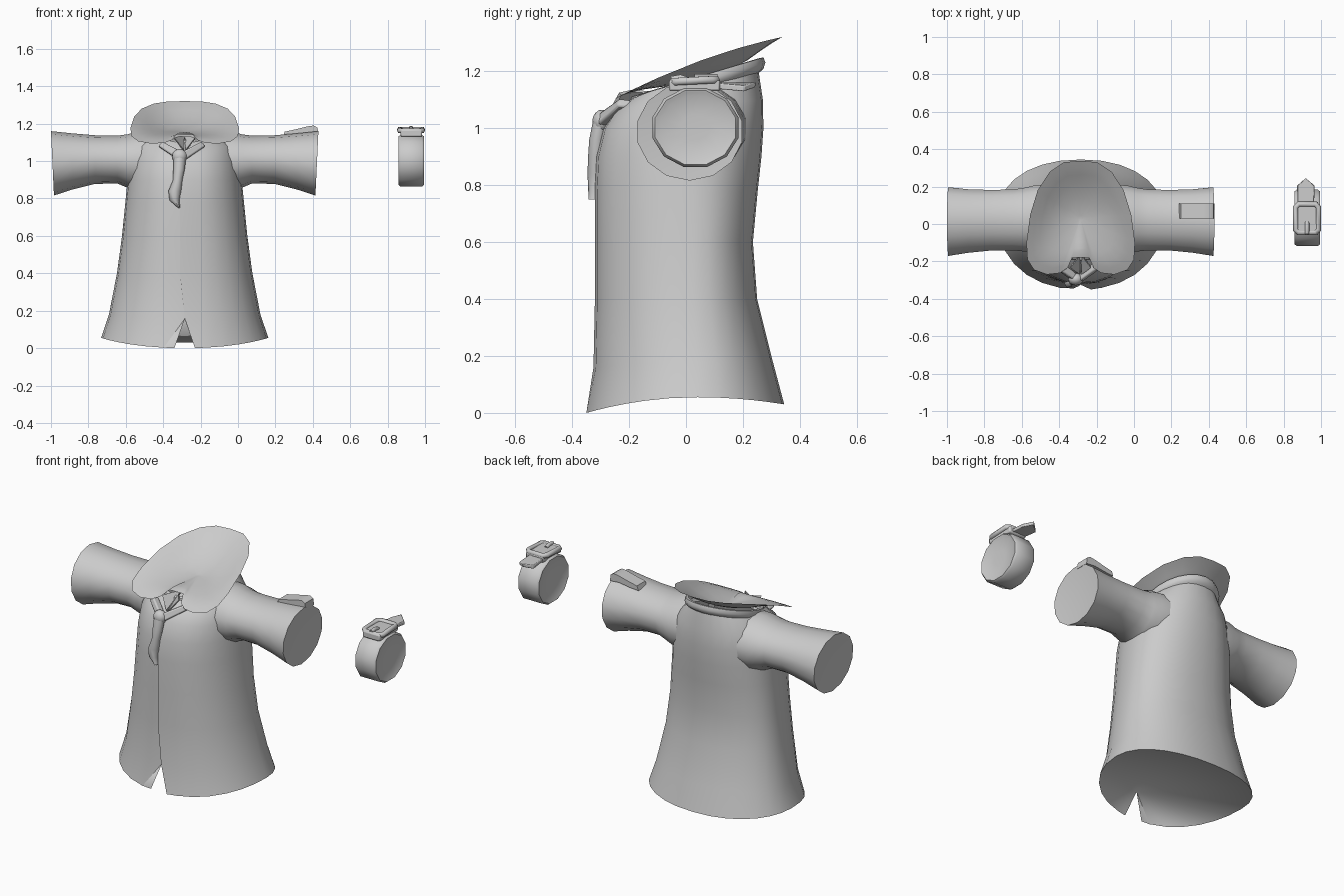
import bpy, bmesh, math
from mathutils import Vector

if "Cube" in bpy.data.objects:
    bpy.data.objects.remove(bpy.data.objects["Cube"])

CX = -0.285          # centre line of the coat
grey = bpy.data.materials.new("plain grey")
grey.diffuse_color = (0.6, 0.6, 0.6, 1)
grey.use_nodes = True
grey.node_tree.nodes["Principled BSDF"].inputs["Base Color"].default_value = grey.diffuse_color


def finish(name, bm, angle=42):
    bmesh.ops.recalc_face_normals(bm, faces=bm.faces)
    me = bpy.data.meshes.new(name)
    bm.to_mesh(me)
    bm.free()
    me.materials.append(grey)
    ob = bpy.data.objects.new(name, me)
    bpy.context.collection.objects.link(ob)
    bpy.ops.object.select_all(action='DESELECT')
    ob.select_set(True)
    bpy.context.view_layer.objects.active = ob
    bpy.ops.object.shade_smooth_by_angle(angle=math.radians(angle))
    return ob


def loft(name, rings, closed=True, caps=(False, False), angle=42):
    bm = bmesh.new()
    vs = [[bm.verts.new(p) for p in r] for r in rings]
    n = len(vs[0])
    for a, b in zip(vs, vs[1:]):
        for i in range(n if closed else n - 1):
            j = (i + 1) % n
            bm.faces.new((a[i], a[j], b[j], b[i]))
    if caps[0]:
        bm.faces.new(vs[0][::-1])
    if caps[1]:
        bm.faces.new(vs[-1])
    return finish(name, bm, angle)


def plate(name, pts, offset, bevel=0.0):
    """Solid slab: an outline pushed along an offset vector."""
    off = Vector(offset)
    ob = loft(name, [pts, [Vector(p) + off for p in pts]], caps=(True, True))
    if bevel:
        m = ob.modifiers.new("soft edge", 'BEVEL')
        m.width, m.segments = bevel, 2
    return ob


def tube(name, pts, radius, closed=False):
    cu = bpy.data.curves.new(name, 'CURVE')
    cu.dimensions = '3D'
    cu.bevel_depth, cu.bevel_resolution, cu.use_fill_caps = radius, 1, True
    sp = cu.splines.new('POLY')
    sp.points.add(len(pts) - 1)
    for p, q in zip(sp.points, pts):
        p.co = (*q, 1)
    sp.use_cyclic_u = closed
    cu.materials.append(grey)
    ob = bpy.data.objects.new(name, cu)
    bpy.context.collection.objects.link(ob)


def spow(v, e):
    return math.copysign(abs(v) ** e, v)


# Coat body: open rings that start and end at the front seam
# half width, front y, back y, z at front / side / back
body = [(.447, -.35, .345, .0, .055, .03), (.405, -.325, .305, .16, .18, .18),
        (.362, -.32, .25, .4, .4, .4), (.335, -.32, .235, .6, .6, .6),
        (.317, -.32, .252, .78, .78, .78), (.305, -.315, .265, .9, .9, .9),
        (.292, -.29, .272, 1.0, 1.0, 1.0), (.265, -.25, .27, 1.06, 1.09, 1.1),
        (.2, -.195, .255, 1.1, 1.155, 1.2)]
N = 28
rings = []
for k, (hw, yf, yb, zf, zs, zb) in enumerate(body):
    ring = []
    yc = .04 if k < 2 else .025
    for i in range(N + 1):
        a = 2 * math.pi * i / N
        s, c = spow(math.sin(a), .92), spow(-math.cos(a), .92)
        x, y = CX + hw * s, yc + (yb - yc if c > 0 else yc - yf) * c
        z = zs + ((zb if c > 0 else zf) - zs) * c * c
        if i == 0:
            x += .055 if k == 0 else (0 if k == 1 else -.025)
        if i == N:
            x -= .055 if k == 0 else 0
            y += .008
        ring.append((x, y, z))
    rings.append(ring)
loft("coat_body", rings, closed=False)

# Closed underside, fanned out from the top of the front slit
bm = bmesh.new()
apex = bm.verts.new((CX, -.318, .155))
rim = [bm.verts.new(p) for p in rings[0]]
for a, b in zip(rim, rim[1:]):
    bm.faces.new((apex, b, a))
finish("coat_underside", bm, 60)

# Sleeves: offset from centre line, centre y, centre z, y radius, z radius
sleeve = [(.2, .03, 1.0, .185, .16), (.255, .027, .998, .182, .16),
          (.305, .023, 1.0, .174, .143), (.36, .022, 1.008, .167, .128),
          (.48, .02, 1.008, .166, .13), (.6, .016, .998, .174, .15),
          (.715, .013, .988, .188, .172), (.711, .013, .988, .15, .137),
          (.706, .013, .988, .06, .055)]
for side, name in ((1, "right_sleeve"), (-1, "left_sleeve")):
    rings = []
    for k, (o, yc, zc, ry, rz) in enumerate(sleeve):
        ring = []
        for i in range(14):
            a = 2 * math.pi * (i + .5) / 14
            lean = .008 * (math.sin(a) * rz / .172 - 1) * (k > 5)
            ring.append((CX + side * (o + lean), yc + ry * math.cos(a), zc + rz * math.sin(a)))
        rings.append(ring)
    loft(name, rings, caps=(False, True))

# Neck stand wrapped around the neck, under the collar
rings = []
for f, dz in ((.93, -.03), (1.0, -.02), (1.03, .0), (1.0, .02), (.93, .022)):
    ring = []
    for i in range(24):
        a = 2 * math.pi * i / 24
        y = .04 + .232 * f * math.sin(a)
        ring.append((CX + .203 * f * math.cos(a), y, 1.09 + (y + .19) * .3 + dz))
    rings.append(ring)
loft("neck_stand", rings)

# Wide dished collar with two rounded front lobes, closed in the middle
half = [(.045, -.18), (.07, -.235), (.11, -.262), (.18, -.27), (.25, -.245), (.285, -.19),
        (.29, -.1), (.27, .05), (.23, .18), (.165, .28), (.09, .33)]
outline = half + [(0, .338)] + [(-x, y) for x, y in reversed(half)]


def collar_z(y):
    return 1.093 + (y + .27) * .376 + .024 * (1 - ((y - .03) / .3) ** 2)


rings = []
for f, drop in ((1, 0), (.88, .014), (.76, .03), (.6, .052), (.35, .07), (.05, .078)):
    ring = []
    for x, y in outline:
        yy = .03 + (y - .03) * f
        lift = min(1, max(0, (yy + .25) / .3))
        ring.append((CX + x * f, yy, collar_z(yy) - drop * lift))
    rings.append(ring)
loft("collar", rings, caps=(False, True), angle=60)

# Throat pleats in the collar notch and tie straps running into the knot
for s in (-1, 1):
    plate("throat_pleat", [(CX + s * .005, -.27, 1.06), (CX + s * .055, -.235, 1.125),
                           (CX + s * .02, -.19, 1.135), (CX, -.13, 1.13)], (0, .008, -.008))
    plate("tie_strap", [(CX - .015 + s * .105, -.235, 1.105), (CX - .015 + s * .125, -.24, 1.08),
                        (CX - .015 + s * .02, -.312, 1.01), (CX - .015 + s * .01, -.305, 1.055)],
          (0, .045, -.005), .008)

# Knot and hanging tail of the tie
bm = bmesh.new()
bmesh.ops.create_uvsphere(bm, u_segments=12, v_segments=8, radius=1)
for v in bm.verts:
    v.co = (-.312 + v.co.x * .04, -.295 + v.co.y * .034, 1.025 + v.co.z * .04)
finish("tie_knot", bm)
tail = [(-.312, -.3, 1.02, .034), (-.315, -.312, .96, .031), (-.322, -.316, .9, .025),
        (-.338, -.318, .84, .034), (-.34, -.316, .79, .026), (-.315, -.314, .75, .006)]
rings = [[(x + w * math.cos(a), y + .028 * math.sin(a), z)
          for a in (math.pi * i / 4 for i in range(8))] for x, y, z, w in tail]
loft("tie_tail", rings, caps=(True, True), angle=60)

# Cuff tab lying on top of the right sleeve and hooking over its end
path = [(.24, 1.13), (.25, 1.157), (.31, 1.17), (.37, 1.185), (.405, 1.19), (.425, 1.178),
        (.43, 1.14), (.37, 1.145), (.3, 1.135)]
plate("cuff_tab", [(x, .03, z) for x, z in path], (0, .08, 0))

# Wrist band: faceted ring with closed, slightly sunken ends
rings = []
for x, r in ((.87, .05), (.866, .125), (.86, .139), (.858, .146), (.87, .156),
             (.983, .156), (.995, .146), (.993, .139), (.987, .125), (.983, .05)):
    rings.append([(x, .033 + r * math.cos(a), 1.002 + r * .92 * math.sin(a))
                  for a in (2 * math.pi * (i + .5) / 12 for i in range(12))])
loft("wrist_band", rings, caps=(True, True), angle=50)

# Strap overlap, pointed strap end, buckle frame and prong
plate("strap_overlap", [(.87, -.06, 1.13), (.985, -.06, 1.13), (.985, .12, 1.13), (.87, .12, 1.13)],
      (0, 0, .04), .008)
plate("strap_tip", [(.875, .09, 1.14), (.962, .09, 1.14), (.966, .205, 1.128),
                    (.918, .245, 1.145), (.872, .205, 1.128)], (0, 0, .02), .004)
tube("buckle_frame", [(.864, -.03, 1.164), (.88, -.046, 1.161), (.97, -.046, 1.161),
                      (.986, -.03, 1.164), (.986, .09, 1.17), (.97, .106, 1.168),
                      (.88, .106, 1.168), (.864, .09, 1.17)], .015, True)
tube("buckle_prong", [(.925, -.052, 1.172), (.925, -.02, 1.178), (.925, .01, 1.168)], .012)
